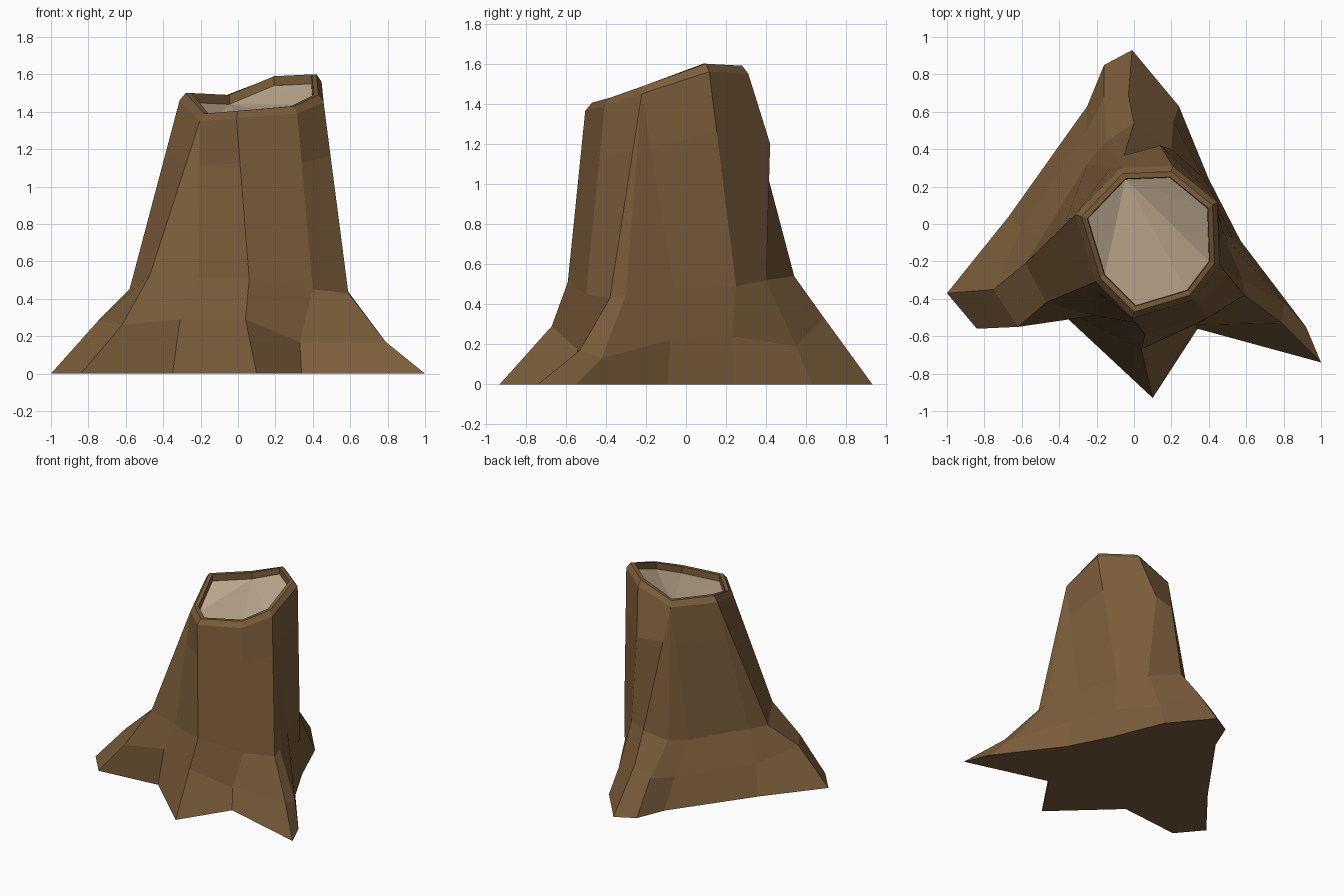
import bpy, bmesh
from mathutils import Vector

if "Cube" in bpy.data.objects:
    bpy.data.objects.remove(bpy.data.objects["Cube"])

def material(name, rgb):
    m = bpy.data.materials.new(name)
    m.diffuse_color = (*rgb, 1)
    m.use_nodes = True
    m.node_tree.nodes["Principled BSDF"].inputs["Base Color"].default_value = m.diffuse_color
    return m

bark_mat = material("brown bark", (0.195, 0.108, 0.042))
wood_mat = material("pale cut wood", (0.53, 0.41, 0.28))

# Outer edge of the slanted cut, counter-clockwise from the left
RIM = [Vector(p) for p in [
    (-.28, .04, 1.50), (-.18, -.29, 1.39), (0, -.47, 1.405), (.30, -.38, 1.43),
    (.43, -.21, 1.49), (.42, .10, 1.60), (.20, .28, 1.59), (-.06, .27, 1.49)]]

# Root columns: ground xy, root bend xyz, shoulder xyz, rim corner index
COLUMNS = [
    (-1, -.37, -.75, -.35, .28, -.58, -.21, .45, 0),
    (-.84, -.56, -.62, -.55, .26, -.47, -.42, .53, 1),
    (-.35, -.51, -.31, -.49, .29, -.21, -.49, .51, 1),
    (.10, -.93, .04, -.67, .29, .06, -.59, .51, 2),
    (.34, -.56, .33, -.54, .17, .40, -.50, .45, 3),
    (1, -.74, .79, -.53, .17, .59, -.38, .43, 4),
    (.92, -.55, .80, -.42, .13, .58, -.30, .45, 4),
    (.57, -.09, .53, -.08, .22, .48, -.06, .48, 4),
    (.40, .24, .38, .23, .24, .37, .25, .49, 5),
    (.24, .63, .21, .55, .19, .20, .40, .52, 6),
    (-.01, .93, -.03, .69, .33, 0, .54, .54, 7),
    (-.16, .85, -.16, .68, .25, -.15, .44, .46, 7),
    (-.25, .63, -.25, .50, .22, -.25, .32, .45, 7),
    (-.67, .04, -.60, -.02, .22, -.50, -.08, .45, 0)]

centre = sum(RIM, Vector()) / len(RIM)

def scaled_rim(scale, dz):
    return [Vector((centre.x + (p.x - centre.x) * scale,
                    centre.y + (p.y - centre.y) * scale, p.z + dz)) for p in RIM]

def finish(bm, name, mat):
    bmesh.ops.recalc_face_normals(bm, faces=bm.faces)
    me = bpy.data.meshes.new(name)
    bm.to_mesh(me)
    bm.free()
    me.materials.append(mat)
    bpy.context.collection.objects.link(bpy.data.objects.new(name, me))

def bridge(bm, a, b):
    n = len(a)
    for i in range(n):
        j = (i + 1) % n
        # repeated corners collapse the quad to a triangle
        vs = list(dict.fromkeys([a[i], a[j], b[j], b[i]]))
        if len(vs) > 2:
            bm.faces.new(vs)

# Bark: ground, root bend, shoulder, upper trunk, then the bevelled rim
bm = bmesh.new()
collar_pts = scaled_rim(1.085, -.04)
collar = [bm.verts.new(p) for p in collar_pts]
rings = [[], [], [], []]
for i, c in enumerate(COLUMNS):
    shoulder, top = Vector(c[5:8]), collar_pts[c[8]]
    upper = shoulder.lerp(top, .72)
    if c[8] == 6:
        upper = Vector((.14, .42, 1.2))   # bulge at the back
    for ring, p in zip(rings, (Vector((c[0], c[1], 0)), Vector(c[2:5]), shoulder, upper)):
        ring.append(bm.verts.new(p))
for a, b in zip(rings, rings[1:]):
    bridge(bm, a, b)
bridge(bm, rings[3], [collar[c[8]] for c in COLUMNS])
previous = collar
for scale, dz in ((1, 0), (.92, 0), (.91, -.06)):
    ring = [bm.verts.new(p) for p in scaled_rim(scale, dz)]
    bridge(bm, previous, ring)
    previous = ring
base = bm.faces.new(rings[0][::-1])
bmesh.ops.triangulate(bm, faces=[base])
# open only at the cut, which the wood disc fills
finish(bm, "stump_bark", bark_mat)

# Sunken cut surface
bm = bmesh.new()
edge = [bm.verts.new(p) for p in scaled_rim(.915, -.05)]
for i in range(1, 7):
    k = 7
    if i < 7:
        bm.faces.new((edge[k], edge[i - 1], edge[i]))
for f in bm.faces:
    f.normal_update()
finish(bm, "cut_wood", wood_mat)
for f in bpy.data.objects["cut_wood"].data.polygons:
    if f.normal.z < 0:
        f.flip()
